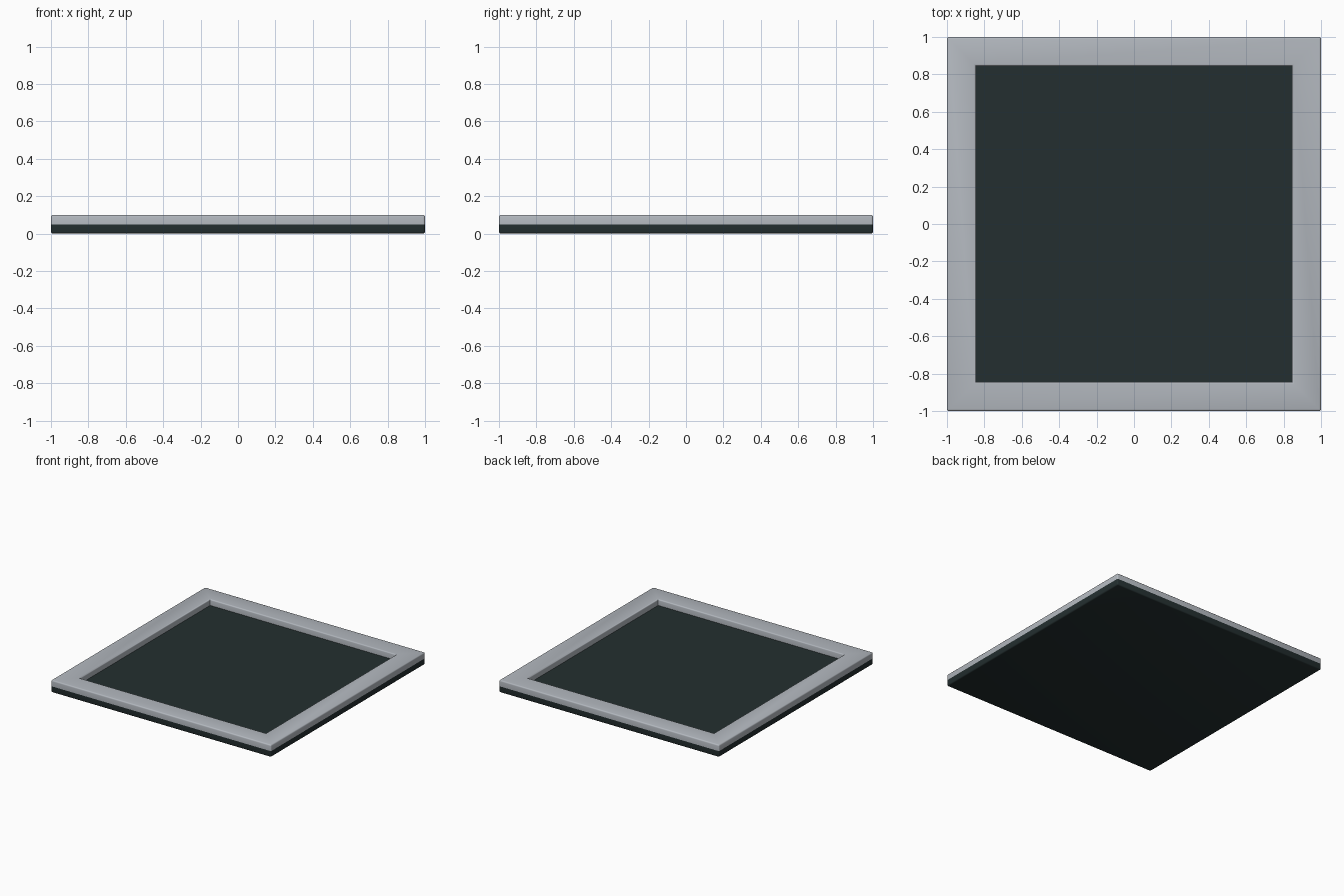
import bpy
import bmesh
import math

if "Cube" in bpy.data.objects:
    bpy.data.objects.remove(bpy.data.objects["Cube"], do_unlink=True)

HALF = 1.0        # half width of the tile
OPENING = 0.845   # half width of the opening in the frame
SEAM = 0.05       # height where the frame meets the base
TOP = 0.1
ROUND = 0.01      # softened edge width


def material(name, colour):
    mat = bpy.data.materials.new(name)
    mat.use_nodes = True
    mat.diffuse_color = colour
    mat.node_tree.nodes["Principled BSDF"].inputs["Base Color"].default_value = colour
    return mat


def slab(name, z0, z1, mat, soft_z, opening=None):
    """Square slab, optionally with a square opening, softened at height soft_z."""
    bm = bmesh.new()
    bmesh.ops.create_grid(bm, x_segments=1, y_segments=1, size=HALF)
    bmesh.ops.translate(bm, verts=bm.verts, vec=(0, 0, z0))
    if opening:
        inner = bm.faces[:]
        bmesh.ops.inset_region(bm, faces=inner, thickness=HALF - opening,
                               use_boundary=True, use_even_offset=True)
        bmesh.ops.delete(bm, geom=inner, context='FACES')

    # Raise to thickness
    out = bmesh.ops.solidify(bm, geom=bm.faces[:], thickness=z1 - z0)
    zs = [v.co.z for v in bm.verts]
    bmesh.ops.translate(bm, verts=bm.verts, vec=(0, 0, z0 - min(zs)))
    bmesh.ops.recalc_face_normals(bm, faces=bm.faces)

    # Soften the rim and the outer upright corners
    def is_soft(edge):
        a, b = (v.co for v in edge.verts)
        if edge.calc_face_angle(0) < 0.5:
            return False
        rim = abs(a.z - soft_z) < 0.001 and abs(b.z - soft_z) < 0.001
        upright = abs(a.z - b.z) > 0.01 and abs(a.x) > HALF - 0.01
        return rim or upright

    bmesh.ops.bevel(bm, geom=[e for e in bm.edges if is_soft(e)], offset=ROUND,
                    segments=3, profile=0.5, affect='EDGES')
    mesh = bpy.data.meshes.new(name)
    bm.to_mesh(mesh)
    bm.free()
    mesh.materials.append(mat)
    obj = bpy.data.objects.new(name, mesh)
    bpy.context.collection.objects.link(obj)
    bpy.ops.object.select_all(action='DESELECT')
    obj.select_set(True)
    bpy.context.view_layer.objects.active = obj
    bpy.ops.object.shade_smooth_by_angle(angle=math.radians(35))
    return obj


dark = material("dark slate", (0.017, 0.028, 0.029, 1))
grey = material("light grey", (0.45, 0.48, 0.52, 1))

# Dark base plate, seen through the frame
slab("base_plate", 0, SEAM, dark, soft_z=0)

# Raised light border
slab("border_frame", SEAM, TOP, grey, soft_z=TOP, opening=OPENING)
